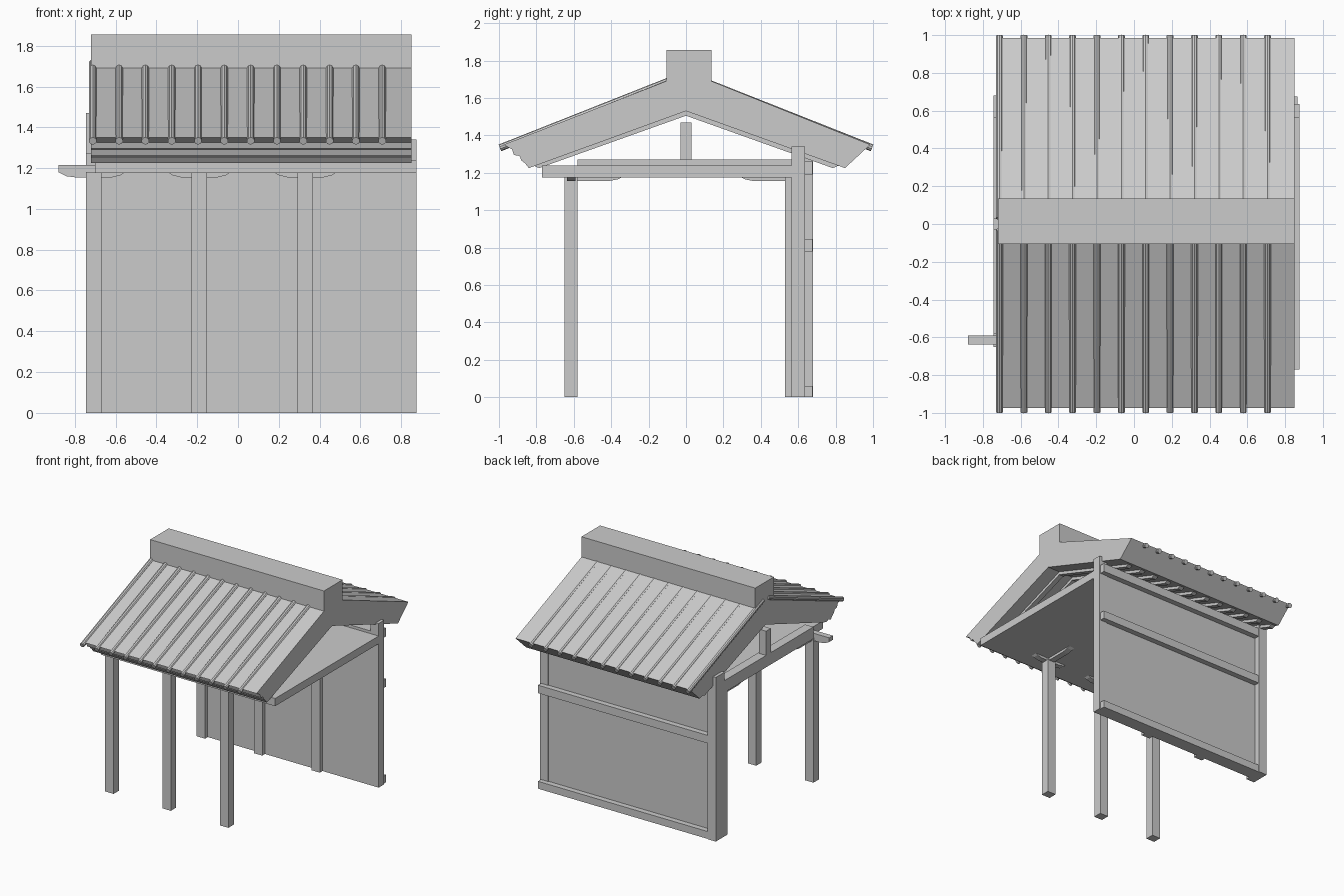
import bpy, bmesh
from mathutils import Vector

if "Cube" in bpy.data.objects:
    bpy.data.objects.remove(bpy.data.objects["Cube"], do_unlink=True)

GREY = (0.6, 0.6, 0.6, 1)
mat = bpy.data.materials.new("plain_grey")
mat.use_nodes = True
mat.diffuse_color = GREY
bsdf = mat.node_tree.nodes["Principled BSDF"]
bsdf.inputs["Base Color"].default_value = GREY
bsdf.inputs["Roughness"].default_value = 0.8


def finish(name, bm):
    bmesh.ops.recalc_face_normals(bm, faces=bm.faces)
    me = bpy.data.meshes.new(name)
    bm.to_mesh(me)
    bm.free()
    me.materials.append(mat)
    ob = bpy.data.objects.new(name, me)
    bpy.context.collection.objects.link(ob)
    return ob


def prism(name, profile, lo, hi, axis="x"):
    """Extrude a 2D outline (across, z) along x or y."""
    bm = bmesh.new()
    place = (lambda p, d: (d, p[0], p[1])) if axis == "x" else (lambda p, d: (p[0], d, p[1]))
    face = bm.faces.new([bm.verts.new(place(p, lo)) for p in profile])
    new = bmesh.ops.extrude_face_region(bm, geom=[face])["geom"]
    shift = Vector(place((0, 0), hi - lo))
    bmesh.ops.translate(bm, vec=shift, verts=[v for v in new if isinstance(v, bmesh.types.BMVert)])
    return finish(name, bm)


def box(name, x, y, z):
    return prism(name, [(y[0], z[0]), (y[1], z[0]), (y[1], z[1]), (y[0], z[1])], *x)


def rod(name, a, b, radius):
    a, b = Vector(a), Vector(b)
    bm = bmesh.new()
    bmesh.ops.create_cone(bm, cap_ends=True, segments=10, radius1=radius, radius2=radius,
                          depth=(b - a).length)
    bmesh.ops.rotate(bm, matrix=(b - a).to_track_quat("Z", "Y").to_matrix(), verts=bm.verts)
    bmesh.ops.translate(bm, vec=(a + b) / 2, verts=bm.verts)
    return finish(name, bm)


# Roof with raised ridge and stepped front eave
roof = [(-0.105, 1.855), (0.135, 1.855), (0.135, 1.69), (0.985, 1.35), (0.85, 1.225),
        (0, 1.53), (-0.84, 1.225), (-0.86, 1.25), (-0.88, 1.265), (-0.89, 1.29),
        (-0.92, 1.295), (-0.93, 1.325), (-0.975, 1.35), (-0.105, 1.69)]
prism("roof", roof, -0.72, 0.85)

# Round tile rods and rafters on both slopes
for i in range(12):
    x = -0.712 + i * 0.129
    for side, s in (("front", -1), ("back", 1)):
        rod(f"{side}_tile_rod", (x, s * 0.995, 1.333), (x, s * 0.03, 1.715), 0.019)
        prism(f"{side}_rafter", [(0, 1.535), (0, 1.505), (s * 0.785, 1.225), (s * 0.82, 1.24)],
              x - 0.006, x + 0.034)

# Ceiling slab, end tie beam and king post
box("ceiling_slab", (-0.70, 0.875), (-0.77, 0.565), (1.175, 1.238))
box("tie_beam", (-0.745, -0.67), (-0.58, 0.565), (1.175, 1.272))
box("king_post", (-0.745, -0.68), (-0.03, 0.03), (1.27, 1.47))

# Free posts at the front, half posts against the wall, with brackets
for x in (-0.707, -0.19, 0.33):
    box("front_post", (x - 0.038, x + 0.038), (-0.65, -0.58), (0, 1.18))
    box("wall_post", (x - 0.038, x + 0.038), (0.53, 0.57), (0, 1.18))
    for y, s in ((-0.615, 1), (0.565, -1)):
        prism("cross_bracket", [(y, 1.18), (y, 1.155), (y + s * 0.2, 1.155),
                                (y + s * 0.25, 1.165), (y + s * 0.28, 1.18)],
              x - 0.025, x + 0.025)
    for s in (-1, 1):
        if x > -0.5 or s > 0:
            prism("long_bracket", [(x, 1.18), (x, 1.155), (x + s * 0.09, 1.155),
                                   (x + s * 0.13, 1.165), (x + s * 0.155, 1.18)],
                  -0.637, -0.59, "y")
prism("beam_nose", [(-0.68, 1.155), (-0.68, 1.215), (-0.88, 1.215), (-0.88, 1.18),
                    (-0.84, 1.16), (-0.80, 1.155)], -0.637, -0.59, "y")

# Back wall: end posts, panel and rails
box("right_end_post", (-0.745, -0.67), (0.565, 0.68), (0, 1.34))
box("left_end_post", (0.80, 0.875), (0.565, 0.635), (0, 1.34))
box("wall_panel", (-0.68, 0.81), (0.565, 0.63), (0, 1.26))
for z in ((0, 0.06), (0.78, 0.845), (1.19, 1.26)):
    box("wall_rail", (-0.68, 0.865), (0.6, 0.675), z)
